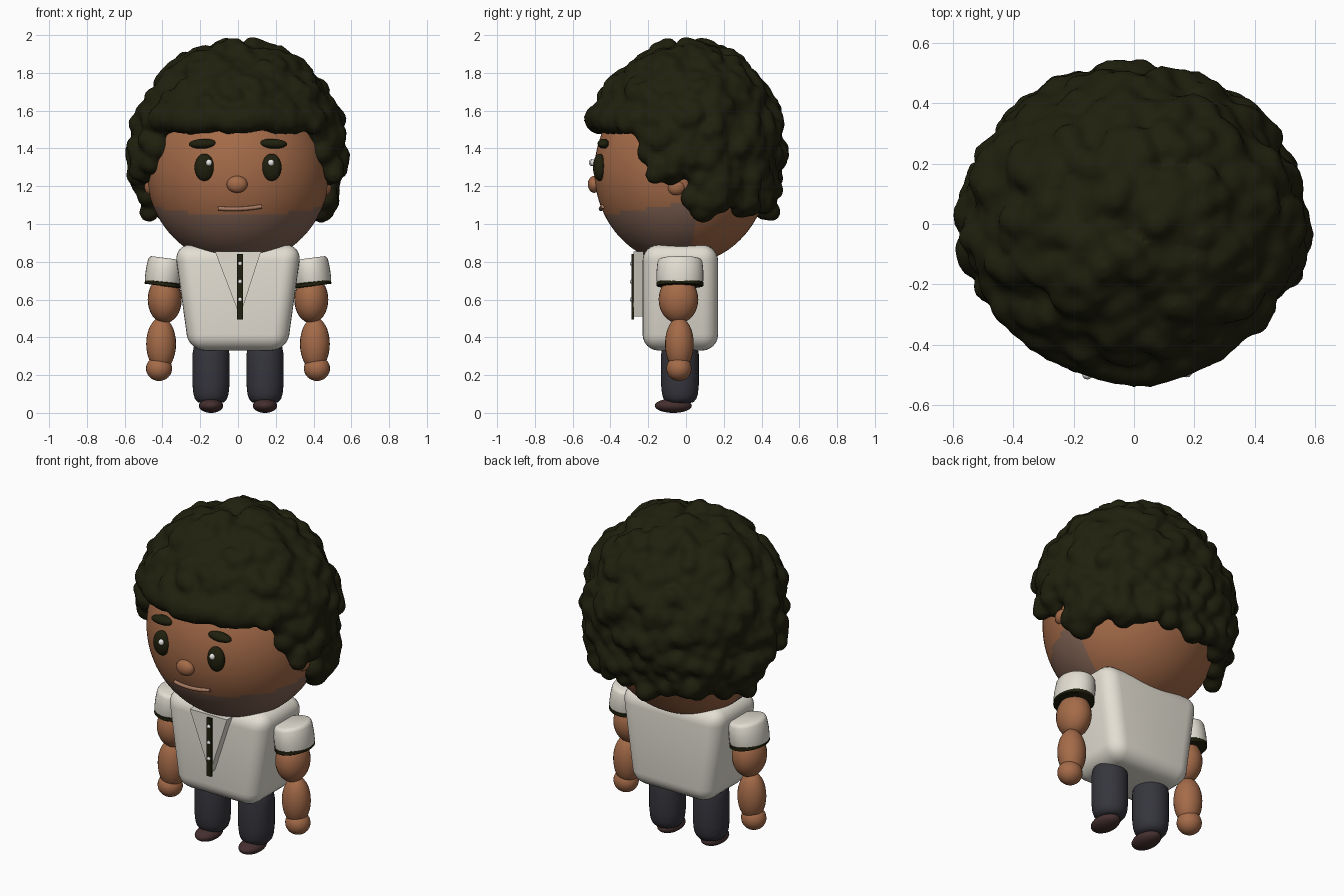
import bpy, bmesh, math, random
from mathutils import Vector, Matrix

if "Cube" in bpy.data.objects:
    bpy.data.objects.remove(bpy.data.objects["Cube"])

random.seed(4)


def mat(name, rgb):
    m = bpy.data.materials.new(name)
    m.diffuse_color = (*rgb, 1)
    m.use_nodes = True
    m.node_tree.nodes["Principled BSDF"].inputs["Base Color"].default_value = m.diffuse_color
    return m


SKIN = mat("brown skin", (0.375, 0.147, 0.066))
STUBBLE = mat("stubble", (0.23, 0.13, 0.092))
HAIR = mat("dark hair", (0.0145, 0.0145, 0.0045))
SHIRT = mat("cream shirt", (0.77, 0.735, 0.65))
TROUSER = mat("charcoal trousers", (0.036, 0.036, 0.047))
SHOE = mat("maroon shoes", (0.06, 0.028, 0.028))
WHITE = mat("white", (0.85, 0.85, 0.82))
LIP = mat("lip", (0.38, 0.19, 0.12))


def finish(name, bm, *mats, angle=40):
    bmesh.ops.recalc_face_normals(bm, faces=bm.faces)
    me = bpy.data.meshes.new(name)
    bm.to_mesh(me)
    bm.free()
    for m in mats:
        me.materials.append(m)
    ob = bpy.data.objects.new(name, me)
    bpy.context.collection.objects.link(ob)
    bpy.ops.object.select_all(action='DESELECT')
    ob.select_set(True)
    bpy.context.view_layer.objects.active = ob
    bpy.ops.object.shade_smooth_by_angle(angle=math.radians(angle))
    return ob


def place(loc, size, tilt=0):
    return (Matrix.Translation(loc) @ Matrix.Rotation(tilt, 4, 'Y')
            @ Matrix.Diagonal((*size, 1)))


def ball(name, loc, radii, m, tilt=0, seg=24):
    bm = bmesh.new()
    bmesh.ops.create_uvsphere(bm, u_segments=seg, v_segments=seg * 2 // 3,
                              radius=1, matrix=place(loc, radii, tilt))
    return finish(name, bm, m)


def lathe(name, loc, radii, profile, m, tilt=0, seg=32):
    """Closed solid of stacked elliptical rings; profile holds (scale, z)."""
    bm = bmesh.new()
    rings = [[bm.verts.new((radii[0] * s * math.cos(a), radii[1] * s * math.sin(a), z))
              for a in (2 * math.pi * i / seg for i in range(seg))] for s, z in profile]
    for a, b in zip(rings, rings[1:]):
        for i in range(seg):
            j = (i + 1) % seg
            bm.faces.new((a[i], a[j], b[j], b[i]))
    bm.faces.new(rings[0][::-1])
    bm.faces.new(rings[-1])
    bm.transform(place(loc, (1, 1, 1), tilt))
    return finish(name, bm, m)


def slab(name, outline, y0, y1, m):
    """Extrude an (x, z) outline from y0 to y1."""
    bm = bmesh.new()
    f = bm.faces.new([bm.verts.new((x, y0, z)) for x, z in outline])
    g = bmesh.ops.extrude_face_region(bm, geom=[f])
    bmesh.ops.translate(bm, vec=(0, y1 - y0, 0),
                        verts=[v for v in g["geom"] if isinstance(v, bmesh.types.BMVert)])
    return finish(name, bm, m, angle=20)


# Head, with stubble on the front of the jaw
HC, HR = Vector((0, -0.025, 1.28)), Vector((0.485, 0.46, 0.495))
bm = bmesh.new()
bmesh.ops.create_uvsphere(bm, u_segments=96, v_segments=72, radius=1, matrix=place(HC, HR))
for f in bm.faces:
    c = f.calc_center_median()
    f.material_index = int(c.y < 0.04 and c.z < 1.05 + 0.14 * max(0, c.y + 0.43))
finish("head", bm, SKIN, STUBBLE)


def face_y(x, z):
    return HC.y - HR.y * math.sqrt(1 - (x / HR.x) ** 2 - ((z - HC.z) / HR.z) ** 2)


# Face
ball("nose", (-0.005, -0.485, 1.21), (0.055, 0.035, 0.045), SKIN)
for s in (-1, 1):
    side = "left" if s < 0 else "right"
    x = 0.178 * s
    ball(side + "_eye", (x, face_y(x, 1.3) - 0.005, 1.3), (0.052, 0.035, 0.072), HAIR)
    hx = x + (0.024 if s < 0 else -0.003)
    ball(side + "_eye_highlight", (hx, face_y(hx, 1.325) - 0.04, 1.325),
         (0.017, 0.015, 0.018), WHITE, seg=12)
    bx = 0.186 * s
    ball(side + "_brow", (bx, face_y(bx, 1.425) - 0.008, 1.425),
         (0.074, 0.032, 0.026), HAIR, tilt=0.04 * s)
    ball(side + "_ear", (0.455 * s, -0.05, 1.195), (0.04, 0.05, 0.045), SKIN)

# Mouth: a thin bent tube on the face
cu = bpy.data.curves.new("mouth", 'CURVE')
cu.dimensions = '3D'
cu.bevel_depth, cu.bevel_resolution, cu.use_fill_caps = 0.011, 2, True
sp = cu.splines.new('POLY')
sp.points.add(8)
for i, p in enumerate(sp.points):
    t = i / 4 - 1
    x, z = 0.01 + 0.115 * t, 1.08 + 0.008 * t * t + 0.005 * t
    p.co = (x, face_y(x, z) - 0.006, z, 1)
cu.materials.append(LIP)
bpy.context.collection.objects.link(bpy.data.objects.new("mouth", cu))

# Curly hair: a layer of clumps with short winding curls on top, fused together
bm = bmesh.new()


def scalp(u, a, k):
    r = math.sqrt(max(0, 1 - u * u))
    return Vector((0.525 * r * math.cos(a) * k, 0.475 * r * math.sin(a) * k,
                   1.38 + u * (0.54 * k if u > 0 else 0.75)))


def clump(p, radius):
    low = 1.545 if p.y < -0.22 else 1.27 if p.y < 0.0 else 1.075
    if p.z - low > radius - 0.075:
        bmesh.ops.create_icosphere(bm, subdivisions=2, radius=radius,
                                   matrix=Matrix.Translation(p))


def spiral(n):
    for i in range(n):
        yield 1 - 2 * (i + 0.5) / n, i * math.pi * (3 - math.sqrt(5))


for u, a in spiral(520):
    clump(scalp(u, a, random.uniform(0.92, 0.98)), random.uniform(0.06, 0.078))
for u, a in spiral(105):
    d, turn = random.uniform(0, 6.28), random.choice((-0.6, 0.6))
    for step in range(5):
        clump(scalp(u, a, random.uniform(1.01, 1.05)), 0.055)
        u = max(-0.98, min(0.98, u + 0.065 * math.sin(d)))
        a += 0.065 * math.cos(d) / max(0.25, math.sqrt(1 - u * u))
        d += turn
# Fuller fringe over the forehead
for i in range(17):
    t = i / 8 - 1
    bmesh.ops.create_icosphere(
        bm, subdivisions=2, radius=random.uniform(0.068, 0.082),
        matrix=Matrix.Translation((0.4 * t, -0.465 + 0.2 * t * t,
                                   1.553 + random.uniform(-.012, .012))))
hair = finish("curly_hair", bm, HAIR, angle=180)
md = hair.modifiers.new("fuse", 'REMESH')
md.mode, md.voxel_size, md.use_smooth_shade = 'VOXEL', 0.018, True
sm = hair.modifiers.new("soften", 'SMOOTH')
sm.iterations = 2

# Shirt body: tapered rounded block
bm = bmesh.new()
bmesh.ops.create_cube(bm, size=1, matrix=place((0, -0.03, 0.61), (0.675, 0.4, 0.56)))
for v in bm.verts:
    if v.co.z < 0.6:
        v.co.x *= 0.77
bmesh.ops.bevel(bm, geom=list(bm.edges), offset=0.085, segments=6, profile=0.5, affect='EDGES')
finish("shirt_body", bm, SHIRT, angle=60)

# Collar flap, placket and buttons
slab("collar_flap", [(-0.122, 0.855), (0.122, 0.855), (0.01, 0.51)], -0.278, -0.225, SHIRT)
slab("placket", [(-0.004, 0.84), (0.026, 0.84), (0.026, 0.495), (-0.004, 0.495)],
     -0.288, -0.275, HAIR)
for i, z in enumerate((0.79, 0.695, 0.6)):
    ball(f"button_{i + 1}", (0.011, -0.289, z), (0.011, 0.008, 0.011), WHITE, seg=12)

# Sleeves, arms, legs and shoes on both sides
for s in (-1, 1):
    side = "left_" if s < 0 else "right_"
    tilt = -0.13 * s
    lathe(side + "sleeve", (0.388 * s, -0.032, 0.75), (0.1, 0.124),
          [(0.97, -0.065), (1, -0.05), (1, 0), (0.96, 0.05), (0.9, 0.064), (0.8, 0.07)],
          SHIRT, tilt)
    lathe(side + "sleeve_trim", (0.394 * s, -0.032, 0.683), (0.1, 0.125),
          [(0.97, -0.012), (1, -0.009), (1, 0.009), (0.97, 0.012)], HAIR, tilt)
    ball(side + "upper_arm", (0.388 * s, -0.04, 0.6), (0.09, 0.105, 0.125), SKIN)
    ball(side + "forearm", (0.407 * s, -0.035, 0.365), (0.079, 0.076, 0.14), SKIN)
    ball(side + "hand", (0.418 * s, -0.037, 0.235), (0.069, 0.067, 0.066), SKIN)
    lathe(side + "trouser_leg", (0.143 * s, -0.032, 0), (0.098, 0.1),
          [(0.5, 0.052), (0.72, 0.057), (0.87, 0.075), (0.95, 0.1), (1, 0.15),
           (1, 0.31), (0.93, 0.35), (0.8, 0.375), (0.55, 0.39)], TROUSER)
    ball(side + "shoe", (0.143 * s, -0.067, 0.038), (0.064, 0.098, 0.038), SHOE)
